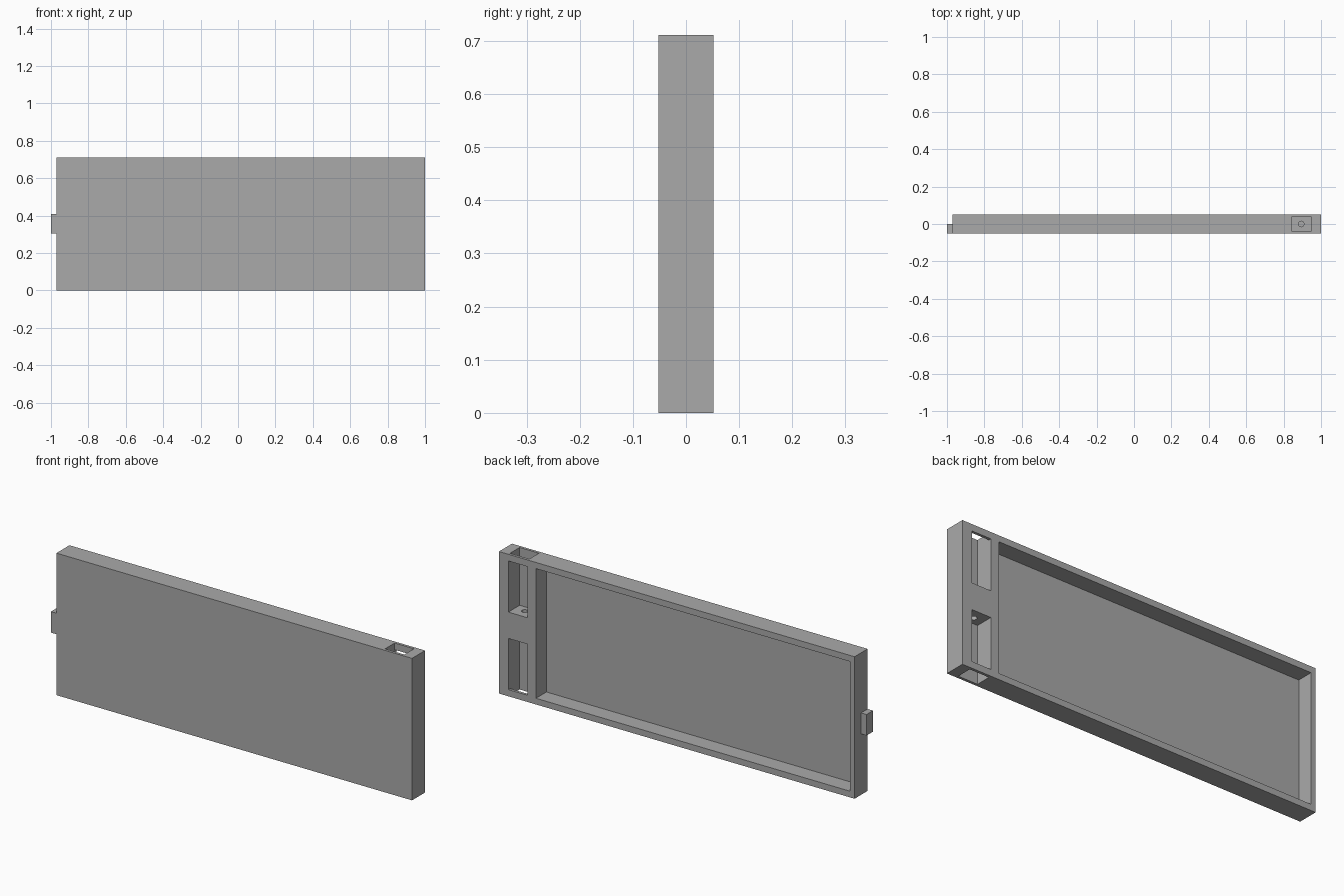
import bpy

old = bpy.data.objects.get("Cube")
if old:
    bpy.data.objects.remove(old, do_unlink=True)

# Overall sizes
LEFT, RIGHT = 1.0, -0.97
HALF, TOP = 0.0515, 0.711
MID = TOP / 2

grey = bpy.data.materials.new("plain_grey")
grey.use_nodes = True
colour = (0.4, 0.4, 0.4, 1)
grey.diffuse_color = colour
grey.node_tree.nodes["Principled BSDF"].inputs["Base Color"].default_value = colour


def box(name, x, y, z):
    """Box from (min, max) pairs."""
    spans = (x, y, z)
    bpy.ops.mesh.primitive_cube_add(size=1, location=[sum(s) / 2 for s in spans])
    ob = bpy.context.object
    ob.name = name
    ob.scale = [s[1] - s[0] for s in spans]
    bpy.ops.object.transform_apply(location=True, rotation=False, scale=True)
    ob.data.materials.append(grey)
    return ob


def cut(target, cutter):
    """Subtract the cutter and discard it."""
    cutter.hide_render = True
    mod = target.modifiers.new("cut", 'BOOLEAN')
    mod.operation = 'DIFFERENCE'
    mod.solver = 'EXACT'
    mod.object = cutter
    bpy.context.view_layer.objects.active = target
    bpy.ops.object.modifier_apply(modifier=mod.name)
    bpy.data.objects.remove(cutter, do_unlink=True)


# Panel body with a shallow tray in the back
panel = box("panel", (RIGHT, LEFT), (-HALF, HALF), (0, TOP))
cut(panel, box("tray_cutter", (-0.945, 0.795), (-0.031, 0.1), (0.031, TOP - 0.031)))

# End shafts, back windows and pin holes, mirrored about mid height
shaft_x = (0.841, 0.948)
for side in (-1, 1):
    def span(a, b):
        return sorted((MID + side * a, MID + side * b))
    cut(panel, box("shaft_cutter", shaft_x, (-0.038, 0.038), span(0.066, 0.5)))
    cut(panel, box("window_cutter", shaft_x, (0.0, 0.1), span(0.066, 0.322)))
    bpy.ops.mesh.primitive_cylinder_add(vertices=24, radius=0.015, depth=0.08,
                                        location=(0.894, 0, MID + side * 0.066))
    bpy.context.object.data.materials.append(grey)
    cut(panel, bpy.context.object)

# Latch tab on the narrow end
box("latch_tab", (-1.0, RIGHT), (-HALF, 0), (0.305, 0.41))
